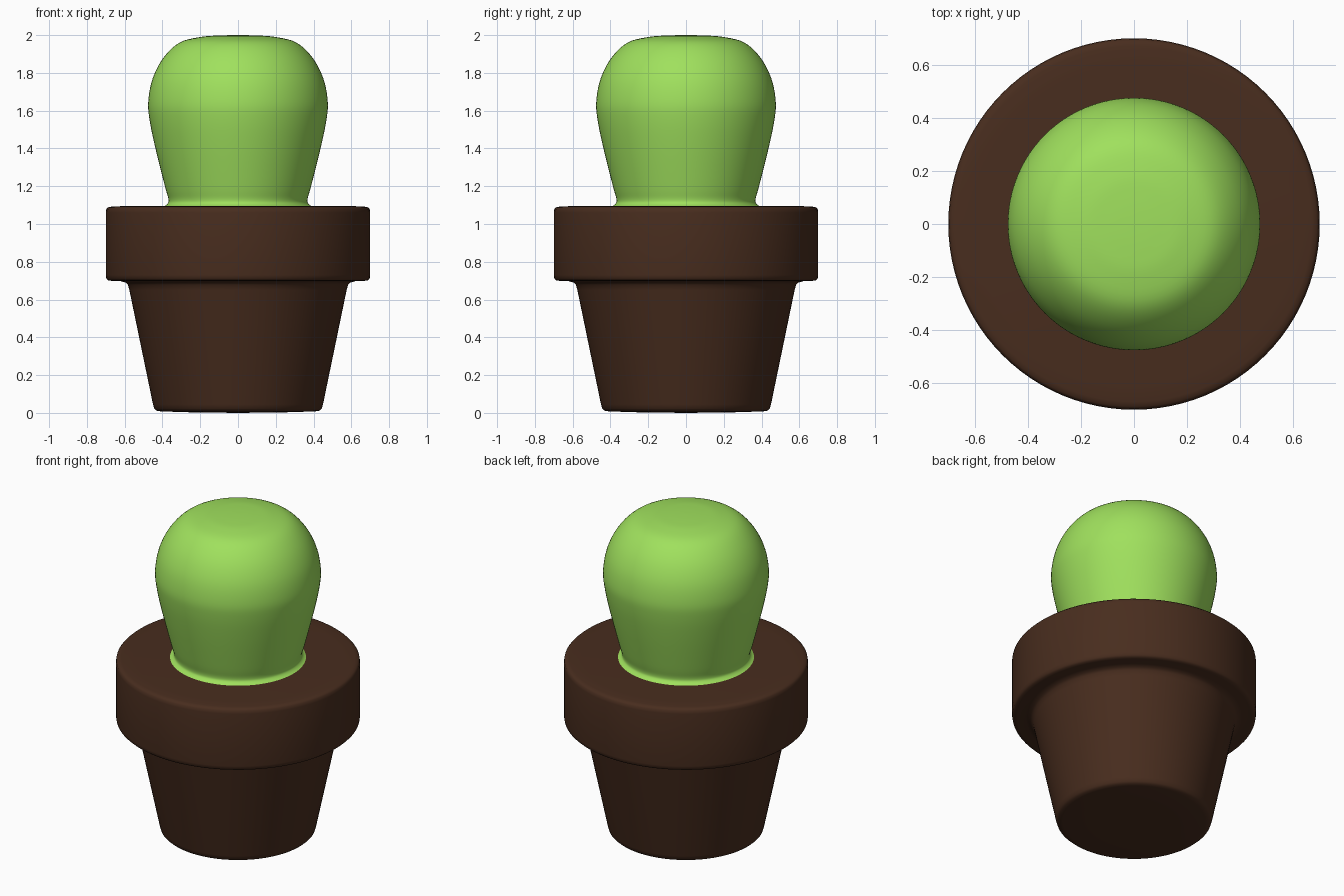
import bpy, bmesh
from math import radians
from mathutils import Vector

if "Cube" in bpy.data.objects:
    bpy.data.objects.remove(bpy.data.objects["Cube"])


def material(name, color):
    mat = bpy.data.materials.new(name)
    mat.diffuse_color = (*color, 1)
    mat.use_nodes = True
    mat.node_tree.nodes["Principled BSDF"].inputs["Base Color"].default_value = mat.diffuse_color
    return mat


def smooth_curve(pts, steps=5):
    """Catmull-Rom curve through (radius, height) points."""
    p = [Vector(q) for q in pts]
    p = [p[0]] + p + [p[-1]]
    out = []
    for a, b, c, d in zip(p, p[1:], p[2:], p[3:]):
        for i in range(steps):
            t = i / steps
            out.append(0.5 * (2 * b + (c - a) * t + (2 * a - 5 * b + 4 * c - d) * t ** 2
                              + (3 * b - a - 3 * c + d) * t ** 3))
    return out + [p[-1]]


def lathe(name, profile, mat, angle, segments=96):
    bm = bmesh.new()
    verts = [bm.verts.new((r, 0, z)) for r, z in profile]
    edges = [bm.edges.new(pair) for pair in zip(verts, verts[1:])]
    bmesh.ops.spin(bm, geom=verts + edges, cent=(0, 0, 0), axis=(0, 0, 1),
                   angle=radians(360), steps=segments)
    bmesh.ops.remove_doubles(bm, verts=bm.verts, dist=1e-5)
    bmesh.ops.recalc_face_normals(bm, faces=bm.faces)
    mesh = bpy.data.meshes.new(name)
    bm.to_mesh(mesh)
    bm.free()
    obj = bpy.data.objects.new(name, mesh)
    bpy.context.collection.objects.link(obj)
    mesh.materials.append(mat)
    bpy.ops.object.select_all(action='DESELECT')
    bpy.context.view_layer.objects.active = obj
    obj.select_set(True)
    bpy.ops.object.shade_smooth_by_angle(angle=radians(angle))
    return obj


brown = material("brown_clay", (0.065, 0.026, 0.013))
green = material("cactus_green", (0.35, 0.75, 0.11))

# Tapered pot with a thick rim, soft corners and a filled flat top
lathe("pot", [(0, 0), (0.25, 0.003), (0.41, 0.008), (0.432, 0.012), (0.443, 0.022),
              (0.45, 0.045), (0.575, 0.65), (0.583, 0.678), (0.595, 0.69),
              (0.62, 0.697), (0.67, 0.699), (0.688, 0.702), (0.697, 0.711),
              (0.70, 0.73), (0.70, 1.06), (0.697, 1.079), (0.688, 1.088),
              (0.67, 1.092), (0.60, 1.095), (0, 1.095)], brown, 40)

# Bulbous cactus that flares slightly where it meets the pot
lathe("cactus", smooth_curve([(0.40, 1.09), (0.375, 1.105), (0.368, 1.13), (0.387, 1.2),
                              (0.437, 1.4), (0.468, 1.55), (0.475, 1.65), (0.452, 1.77),
                              (0.395, 1.88), (0.31, 1.96), (0.2, 1.99), (0.1, 1.998),
                              (0, 2.0)]), green, 60)
